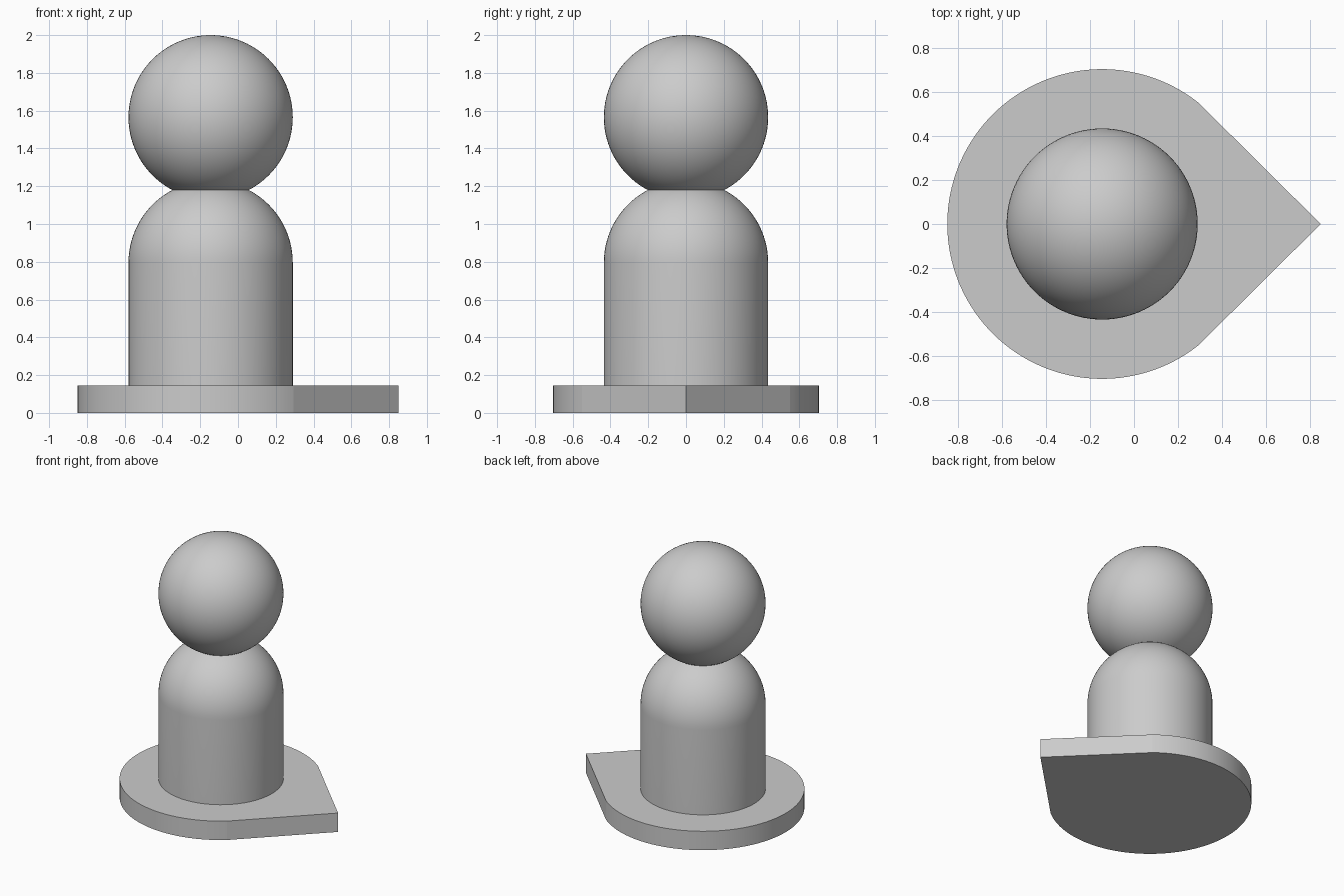
import bpy, bmesh
from math import sin, cos, pi, radians

if "Cube" in bpy.data.objects:
    bpy.data.objects.remove(bpy.data.objects["Cube"])

CX = -0.145            # shared axis of body, head and round part of the base
R = 0.435              # body and head radius
BASE_R, TIP_X, BASE_H = 0.705, 0.85, 0.145
DOME_Z, HEAD_Z = 0.795, 1.565
SEGS = 96


def finish(name, bm, angle):
    bmesh.ops.recalc_face_normals(bm, faces=bm.faces)
    mesh = bpy.data.meshes.new(name)
    bm.to_mesh(mesh)
    bm.free()
    ob = bpy.data.objects.new(name, mesh)
    bpy.context.collection.objects.link(ob)
    bpy.ops.object.select_all(action='DESELECT')
    ob.select_set(True)
    bpy.context.view_layer.objects.active = ob
    bpy.ops.object.shade_smooth_by_angle(angle=radians(angle))
    return ob


def lathe(name, profile):
    """Spin a (radius, z) profile around the vertical axis at CX."""
    bm = bmesh.new()
    verts = [bm.verts.new((CX + r, 0, z)) for r, z in profile]
    edges = [bm.edges.new(pair) for pair in zip(verts, verts[1:])]
    bmesh.ops.spin(bm, geom=verts + edges, cent=(CX, 0, 0), axis=(0, 0, 1),
                   angle=2 * pi, steps=SEGS, use_merge=True)
    bmesh.ops.remove_doubles(bm, verts=bm.verts, dist=1e-5)
    return finish(name, bm, 30)


def arc(z, start, end, steps):
    angles = [start + (end - start) * i / steps for i in range(steps + 1)]
    return [(R * cos(a), z + R * sin(a)) for a in angles]


# Teardrop base: a large arc closed by a pointed tip
bm = bmesh.new()
start = radians(51.5)
outline = [(TIP_X, 0)]
for i in range(SEGS + 1):
    a = start + (2 * pi - 2 * start) * i / SEGS
    outline.append((CX + BASE_R * cos(a), BASE_R * sin(a)))
face = bm.faces.new([bm.verts.new((x, y, 0)) for x, y in outline])
top = bmesh.ops.extrude_face_region(bm, geom=[face], use_keep_orig=True)
bmesh.ops.translate(bm, vec=(0, 0, BASE_H),
                    verts=[g for g in top['geom'] if isinstance(g, bmesh.types.BMVert)])
finish("base", bm, 5)

# Domed cylinder body
lathe("body", [(0, BASE_H), (R, BASE_H)] + arc(DOME_Z, 0, pi / 2, 24))

# Ball head sunk slightly into the dome
lathe("head", arc(HEAD_Z, -pi / 2, pi / 2, 48))
